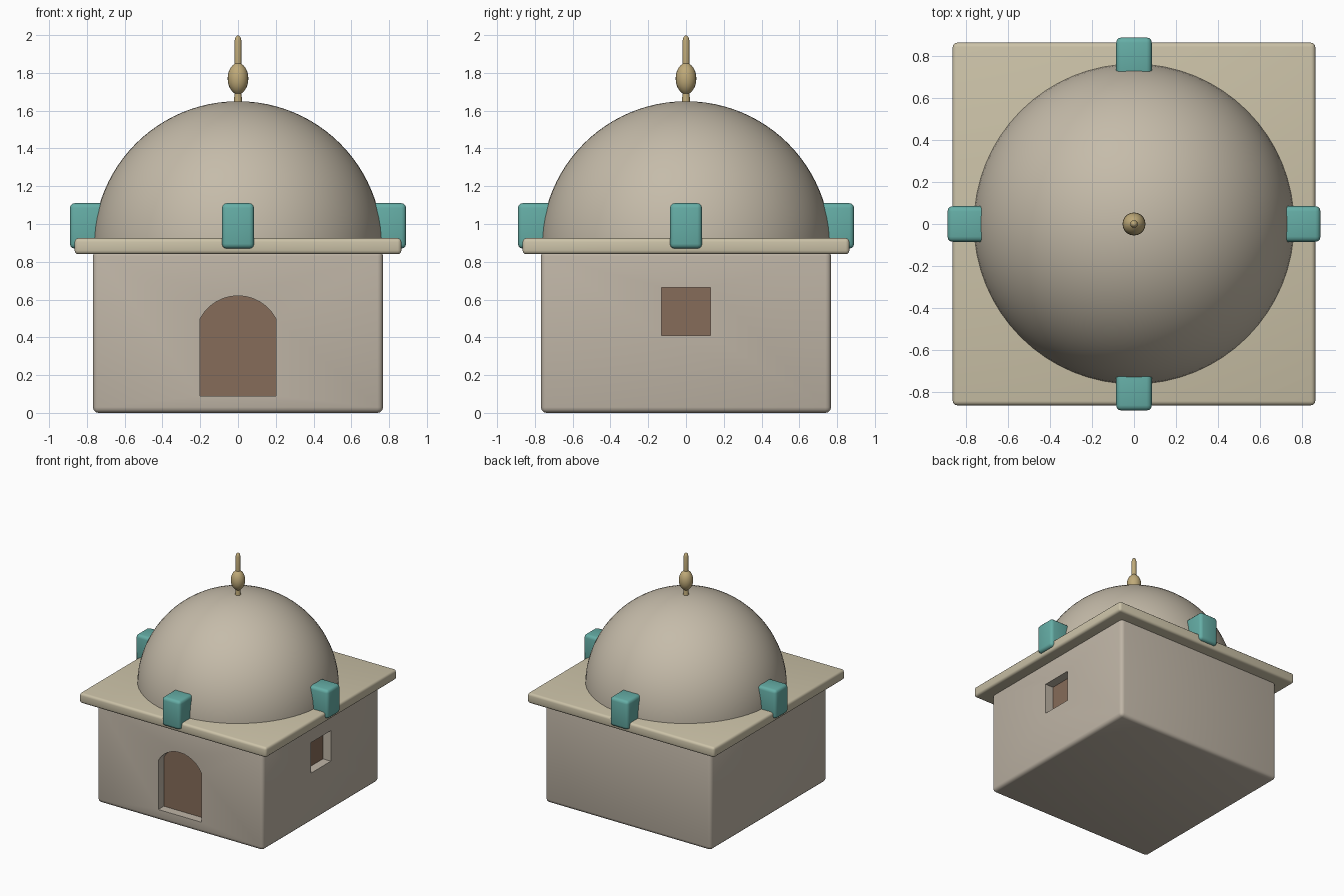
import bpy, bmesh
from math import sin, cos, pi, asin, sqrt

if "Cube" in bpy.data.objects:
    bpy.data.objects.remove(bpy.data.objects["Cube"])


def material(name, rgb):
    m = bpy.data.materials.new(name)
    m.diffuse_color = (*rgb, 1)
    m.use_nodes = True
    m.node_tree.nodes["Principled BSDF"].inputs["Base Color"].default_value = m.diffuse_color
    return m


PLASTER = material("plaster", (0.52, 0.46, 0.38))
TRIM = material("trim", (0.60, 0.54, 0.39))
DOME = material("dome_plaster", (0.56, 0.50, 0.40))
TEAL = material("teal", (0.13, 0.42, 0.38))
BRASS = material("brass", (0.52, 0.40, 0.19))
WOOD = material("wood", (0.24, 0.15, 0.10))


def finish(name, bm, mat, bevel=0):
    bmesh.ops.recalc_face_normals(bm, faces=bm.faces[:])
    if bevel:
        bmesh.ops.bevel(bm, geom=bm.edges[:], offset=bevel, segments=3,
                        profile=0.5, affect='EDGES')
    me = bpy.data.meshes.new(name)
    bm.to_mesh(me)
    bm.free()
    ob = bpy.data.objects.new(name, me)
    bpy.context.collection.objects.link(ob)
    if mat:
        me.materials.append(mat)
    return ob


def smooth(ob):
    bpy.ops.object.select_all(action='DESELECT')
    ob.select_set(True)
    bpy.context.view_layer.objects.active = ob
    bpy.ops.object.shade_smooth_by_angle(angle=0.7)


def box(name, lo, hi, mat=None, bevel=0):
    bm = bmesh.new()
    bmesh.ops.create_cube(bm, size=1)
    for v in bm.verts:
        v.co = [(a + b) / 2 + c * (b - a) for a, b, c in zip(lo, hi, v.co)]
    return finish(name, bm, mat, bevel)


def prism(name, outline, y0, y1, mat=None):
    bm = bmesh.new()
    face = bm.faces.new([bm.verts.new((x, y0, z)) for x, z in outline])
    new = bmesh.ops.extrude_face_region(bm, geom=[face])["geom"]
    for v in new:
        if isinstance(v, bmesh.types.BMVert):
            v.co.y = y1
    return finish(name, bm, mat)


def lathe(name, profile, steps, mat):
    bm = bmesh.new()
    vs = [bm.verts.new((r, 0, z)) for r, z in profile]
    es = [bm.edges.new(p) for p in zip(vs, vs[1:])]
    bmesh.ops.spin(bm, geom=vs + es, cent=(0, 0, 0), axis=(0, 0, 1),
                   angle=2 * pi, steps=steps)
    bmesh.ops.remove_doubles(bm, verts=bm.verts[:], dist=1e-4)
    ob = finish(name, bm, mat)
    smooth(ob)
    return ob


# Walls with door and window recesses
walls = box("walls", (-.768, -.768, 0), (.768, .768, .86), PLASTER, .03)
half, spring, rise = .2, .5, .12
rad = (half**2 + rise**2) / (2 * rise)
a = asin(half / rad)
cz = spring + rise - rad
arch = [(-half, .09), (half, .09)]
arch += [(rad * sin(a - 2 * a * i / 12), cz + rad * cos(a - 2 * a * i / 12)) for i in range(13)]
cutters = [prism("door_cutter", arch, -.9, -.67),
           box("window_cutter", (.67, -.13, .41), (.9, .13, .665))]
bpy.context.view_layer.objects.active = walls
for c in cutters:
    c.hide_render = True
    mod = walls.modifiers.new("recess", 'BOOLEAN')
    mod.object = c
    mod.solver = 'EXACT'
    bpy.ops.object.modifier_apply(modifier=mod.name)
    bpy.data.objects.remove(c)
smooth(walls)

# Wooden door and window panels at the back of the recesses
prism("door", arch, -.695, -.66, WOOD)
box("window", (.66, -.13, .41), (.695, .13, .665), WOOD)

# Cornice slab
smooth(box("cornice", (-.865, -.865, .84), (.865, .865, .925), TRIM, .02))

# Dome
R, base = .765, .885
lathe("dome", [(R * cos(pi / 2 * i / 24), base + R * sin(pi / 2 * i / 24)) for i in range(25)],
      64, DOME)

# Four teal blocks around the dome base
for i, side in enumerate(("right", "back", "left", "front")):
    block = box("block_" + side, (.69, -.085, .87), (.89, .085, 1.11), TEAL, .025)
    block.rotation_euler.z = i * pi / 2
    smooth(block)

# Finial: neck, bulb and spike
bulb = [(max(.055 * sin(t), .018), 1.77 - .082 * cos(t))
        for t in [pi * i / 12 for i in range(13)]]
lathe("finial", [(0, 1.6), (.024, 1.6), (.02, 1.67)] + bulb +
      [(.018, 1.97), (.013, 1.99), (0, 2.0)], 20, BRASS)
